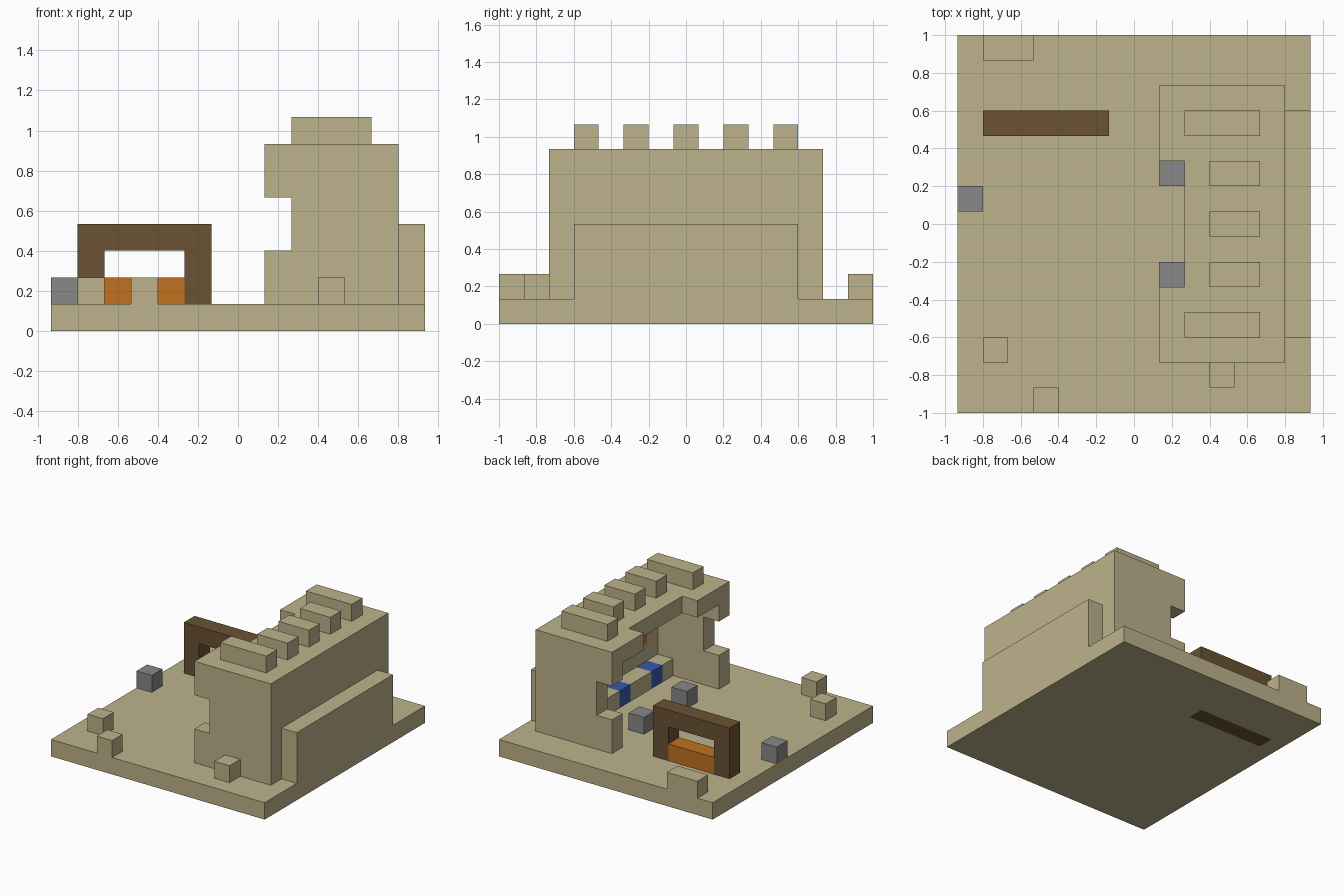
import bpy, bmesh, math
from mathutils import Vector

cube = bpy.data.objects.get("Cube")
if cube:
    bpy.data.objects.remove(cube, do_unlink=True)

U = 2 / 15                          # edge length of one block
ORIGIN = Vector((7, 7.5, 0))        # grid point at the centre of the base


def material(name, rgb):
    m = bpy.data.materials.new(name)
    m.use_nodes = True
    m.diffuse_color = (*rgb, 1)
    bsdf = next(n for n in m.node_tree.nodes if n.type == 'BSDF_PRINCIPLED')
    bsdf.inputs["Base Color"].default_value = (*rgb, 1)
    bsdf.inputs["Roughness"].default_value = 0.9
    return m


sand = material("sand", (0.507, 0.448, 0.258))
brown = material("dark_brown", (0.144, 0.084, 0.034))
orange = material("orange", (0.527, 0.165, 0.014))
grey = material("grey", (0.246, 0.246, 0.25))
blue = material("blue", (0.034, 0.097, 0.43))

cells = {}                          # block position -> part name
parts = {}                          # part name -> material


def fill(name, mat, x, y, z):
    """Fill a range of blocks; later parts replace earlier ones."""
    parts[name] = mat
    for i in range(*x):
        for j in range(*y):
            for k in range(*z):
                cells[i, j, k] = name


def carve(x, y, z):
    for i in range(*x):
        for j in range(*y):
            for k in range(*z):
                cells.pop((i, j, k), None)


def build(name):
    """Skin the exposed block sides of one part and merge flat areas."""
    bm = bmesh.new()
    for cell, owner in cells.items():
        if owner != name:
            continue
        for axis in range(3):
            for side in (-1, 1):
                n = Vector((0, 0, 0))
                n[axis] = side
                c = Vector(cell)
                if tuple(int(v) for v in c + n) in cells:
                    continue
                a = Vector((0, 0, 0))
                a[(axis + 1) % 3] = 0.5
                b = n.cross(a)
                mid = c + Vector((0.5, 0.5, 0.5)) + n / 2 - ORIGIN
                corners = (-a - b, a - b, a + b, b - a)
                bm.faces.new([bm.verts.new((mid + p) * U) for p in corners])
    bmesh.ops.remove_doubles(bm, verts=bm.verts, dist=U / 100)
    bmesh.ops.dissolve_limit(bm, angle_limit=math.radians(1),
                             verts=bm.verts, edges=bm.edges)
    me = bpy.data.meshes.new(name)
    bm.to_mesh(me)
    bm.free()
    me.materials.append(parts[name])
    bpy.context.collection.objects.link(bpy.data.objects.new(name, me))


# Ground slab
fill("ground", sand, (0, 14), (0, 15), (0, 1))

# Hall: solid block, hollowed, with a side slot and an open front
fill("hall", sand, (8, 13), (2, 13), (1, 7))
carve((8, 12), (3, 12), (1, 6))
carve((8, 9), (2, 13), (3, 5))
carve((8, 9), (5, 10), (6, 7))
fill("outer_buttress", sand, (13, 14), (3, 12), (1, 4))

# Roof battlements, the end ones longer
for j in range(3, 12, 2):
    start = 9 if j in (3, 11) else 10
    fill("battlements", sand, (start, 12), (j, j + 1), (7, 8))

# Bench with coloured seats and wall panels above them
fill("bench", sand, (11, 12), (3, 12), (1, 2))
for j in (4, 7, 10):
    fill("seats", blue, (11, 12), (j, j + 1), (1, 2))
    fill("wall_panels", orange, (12, 13), (j, j + 1), (3, 4))

# Gateway frame set through the slab, with a low infill
fill("gate_frame", brown, (1, 6), (11, 12), (0, 4))
carve((2, 5), (11, 12), (1, 3))
fill("gate_infill", orange, (2, 5), (11, 12), (1, 2))

# Loose blocks on the ground
for i, j, length in ((1, 2, 1), (3, 0, 1), (10, 1, 1), (1, 14, 2)):
    fill("sand_blocks", sand, (i, i + length), (j, j + 1), (1, 2))
for i, j in ((0, 8), (8, 5), (8, 9)):
    fill("stone_blocks", grey, (i, i + 1), (j, j + 1), (1, 2))

for part in parts:
    build(part)
